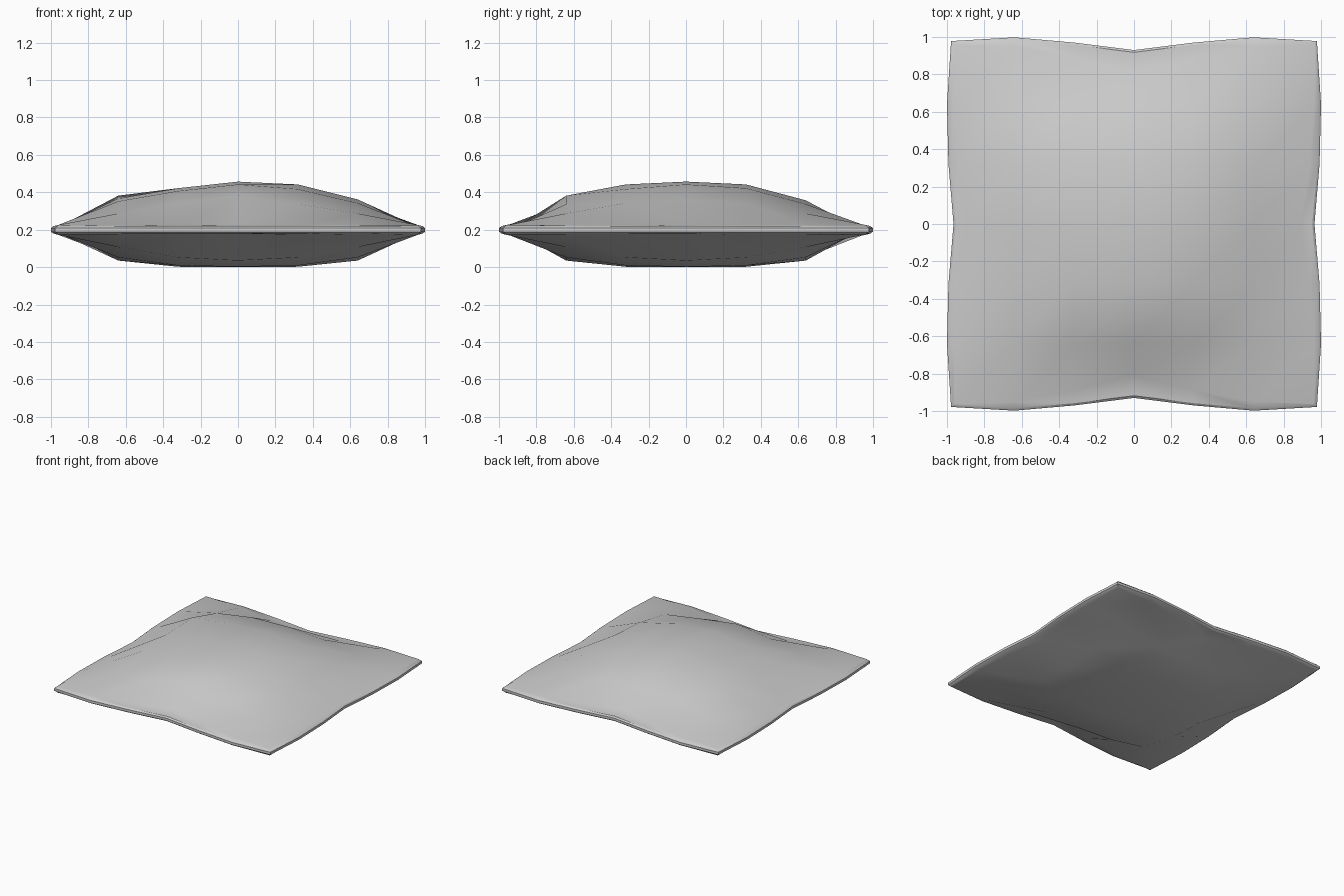
import bpy, bmesh, math

if "Cube" in bpy.data.objects:
    bpy.data.objects.remove(bpy.data.objects["Cube"])

# Heights of the padded faces on a 5 x 5 grid (rows run front to back)
G = [-0.64, -0.32, 0.0, 0.32, 0.64]
TOP = [[.290, .345, .385, .340, .290],
       [.355, .410, .445, .420, .345],
       [.370, .425, .460, .445, .365],
       [.385, .425, .445, .425, .345],
       [.300, .350, .360, .340, .290]]
# bottom is symmetric: indexed by distance from the centre
BOTTOM = [[.003, .005, .038], [.005, .012, .055], [.038, .055, .110]]

# Seam outline: inset border by tangential step (middle, .32, .64, corner)
OUT_Y, CREASE_Y = [.930, .970, .998, .978], [.810, .890, .950, .962]
OUT_X, CREASE_X = [.965, .992, 1.00, .978], [.890, .940, .962, .962]


def sign(v):
    return (v > 0) - (v < 0)


def border(i, j, xs, ys):
    """Plan position of border point (i, j), each in -3..3."""
    t = [0, .32, .64]
    x = sign(i) * (xs[abs(j)] if abs(i) == 3 else t[abs(i)])
    y = sign(j) * (ys[abs(i)] if abs(j) == 3 else t[abs(j)])
    return x, y


bm = bmesh.new()
R = range(-3, 4)


def sheet(height, crease_z, flip):
    v = {}
    for j in R:
        for i in R:
            if max(abs(i), abs(j)) == 3:
                x, y = border(i, j, CREASE_X, CREASE_Y)
                v[i, j] = bm.verts.new((x, y, crease_z))
            else:
                v[i, j] = bm.verts.new((G[i + 2], G[j + 2], height(i, j)))
    for j in range(-3, 3):
        for i in range(-3, 3):
            q = [v[i, j], v[i + 1, j], v[i + 1, j + 1], v[i, j + 1]]
            bm.faces.new(q[::-1] if flip else q)
    return v


# Ordered loop around the border
loop = ([(i, -3) for i in range(-3, 3)] + [(3, j) for j in range(-3, 3)]
        + [(i, 3) for i in range(3, -3, -1)] + [(-3, j) for j in range(3, -3, -1)])

# Padded top and bottom
top = sheet(lambda i, j: TOP[j + 2][i + 2], .228, False)
bot = sheet(lambda i, j: BOTTOM[abs(j)][abs(i)], .176, True)

# Flat piped rim joining them
rings = [[top[k] for k in loop]]
for inset, z in [(.012, .222), (0, .212), (0, .192), (.012, .183)]:
    ring = []
    for i, j in loop:
        x, y = border(i, j, OUT_X, OUT_Y)
        if abs(i) == 3:
            x -= sign(i) * inset
        if abs(j) == 3:
            y -= sign(j) * inset
        ring.append(bm.verts.new((x, y, z)))
    rings.append(ring)
rings.append([bot[k] for k in loop])
n = len(loop)
for a, b in zip(rings, rings[1:]):
    for k in range(n):
        m = (k + 1) % n
        bm.faces.new((a[k], b[k], b[m], a[m]))
bmesh.ops.recalc_face_normals(bm, faces=bm.faces)
low = min(v.co.z for v in bm.verts)
for v in bm.verts:
    v.co.z -= low

me = bpy.data.meshes.new("cushion")
bm.to_mesh(me)
bm.free()
cushion = bpy.data.objects.new("cushion", me)
bpy.context.collection.objects.link(cushion)
bpy.context.view_layer.objects.active = cushion
cushion.select_set(True)
bpy.ops.object.shade_smooth_by_angle(angle=math.radians(30))
